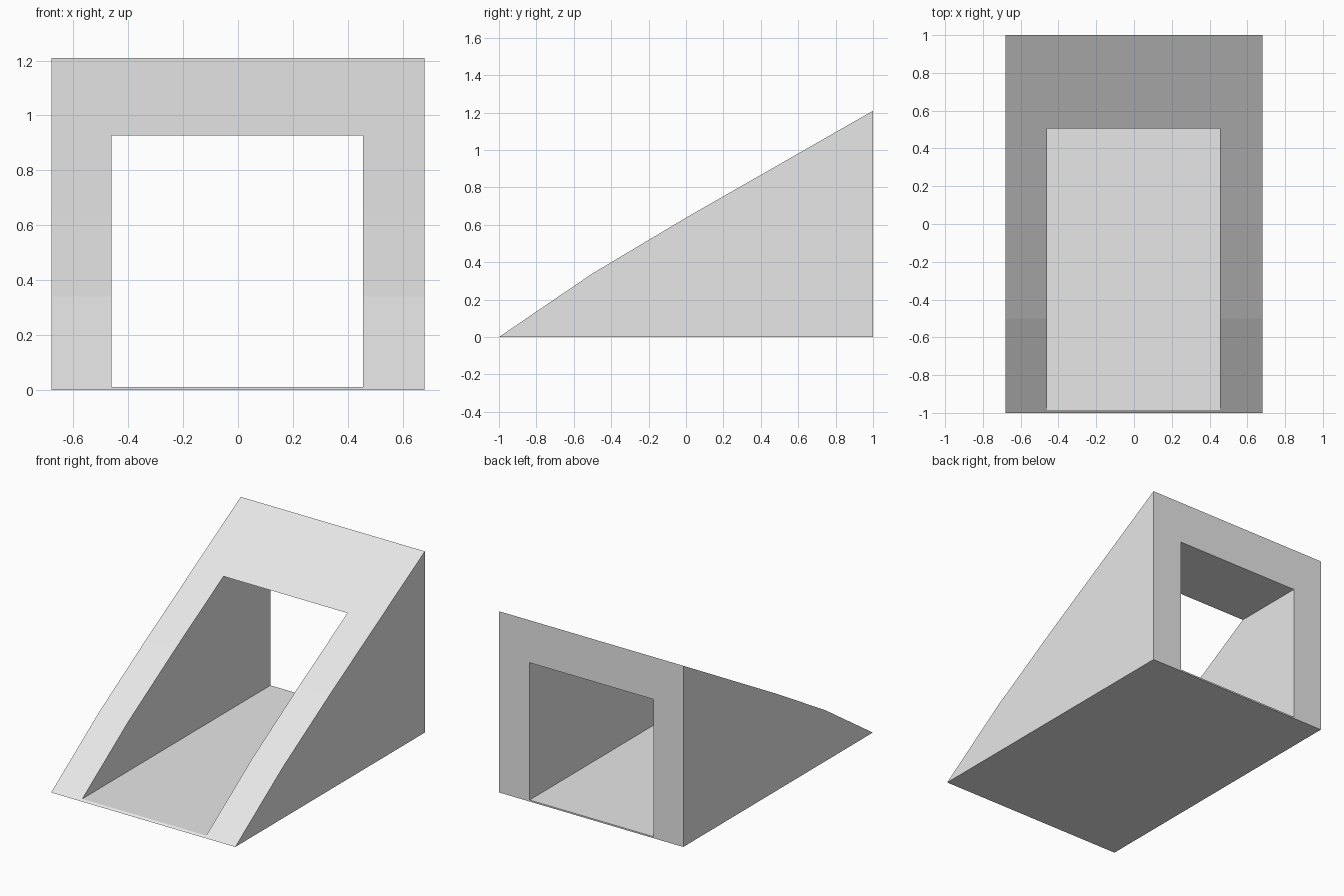
import bpy
import bmesh

if "Cube" in bpy.data.objects:
    bpy.data.objects.remove(bpy.data.objects["Cube"], do_unlink=True)

# Single plain grey
grey = bpy.data.materials.new("plain_grey")
grey.use_nodes = True
grey.diffuse_color = (0.8, 0.8, 0.8, 1)
grey.node_tree.nodes["Principled BSDF"].inputs["Base Color"].default_value = (0.8, 0.8, 0.8, 1)


def prism(name, profile, x0, x1):
    """Extrude a (y, z) side profile from x0 to x1."""
    bm = bmesh.new()
    face = bm.faces.new([bm.verts.new((x0, y, z)) for y, z in profile])
    side = bmesh.ops.extrude_face_region(bm, geom=[face])
    moved = [v for v in side["geom"] if isinstance(v, bmesh.types.BMVert)]
    bmesh.ops.translate(bm, verts=moved, vec=(x1 - x0, 0, 0))
    bmesh.ops.recalc_face_normals(bm, faces=bm.faces)
    mesh = bpy.data.meshes.new(name)
    bm.to_mesh(mesh)
    bm.free()
    mesh.materials.append(grey)
    obj = bpy.data.objects.new(name, mesh)
    bpy.context.collection.objects.link(obj)
    return obj


# Wedge body with a gently bent sloping front
wedge = prism("sloped_frame",
              [(-1, 0), (1, 0), (1, 1.21), (0, 0.638), (-0.5, 0.34)],
              -0.68, 0.68)

# Square passage cut from front to back, leaving a thin floor
cutter = prism("passage_cutter",
               [(-1.5, 0.01), (1.5, 0.01), (1.5, 0.927), (-1.5, 0.927)],
               -0.461, 0.455)
cutter.hide_render = True

cut = wedge.modifiers.new("passage", 'BOOLEAN')
cut.operation = 'DIFFERENCE'
cut.solver = 'EXACT'
cut.object = cutter
bpy.context.view_layer.objects.active = wedge
bpy.ops.object.modifier_apply(modifier=cut.name)
bpy.data.objects.remove(cutter, do_unlink=True)
